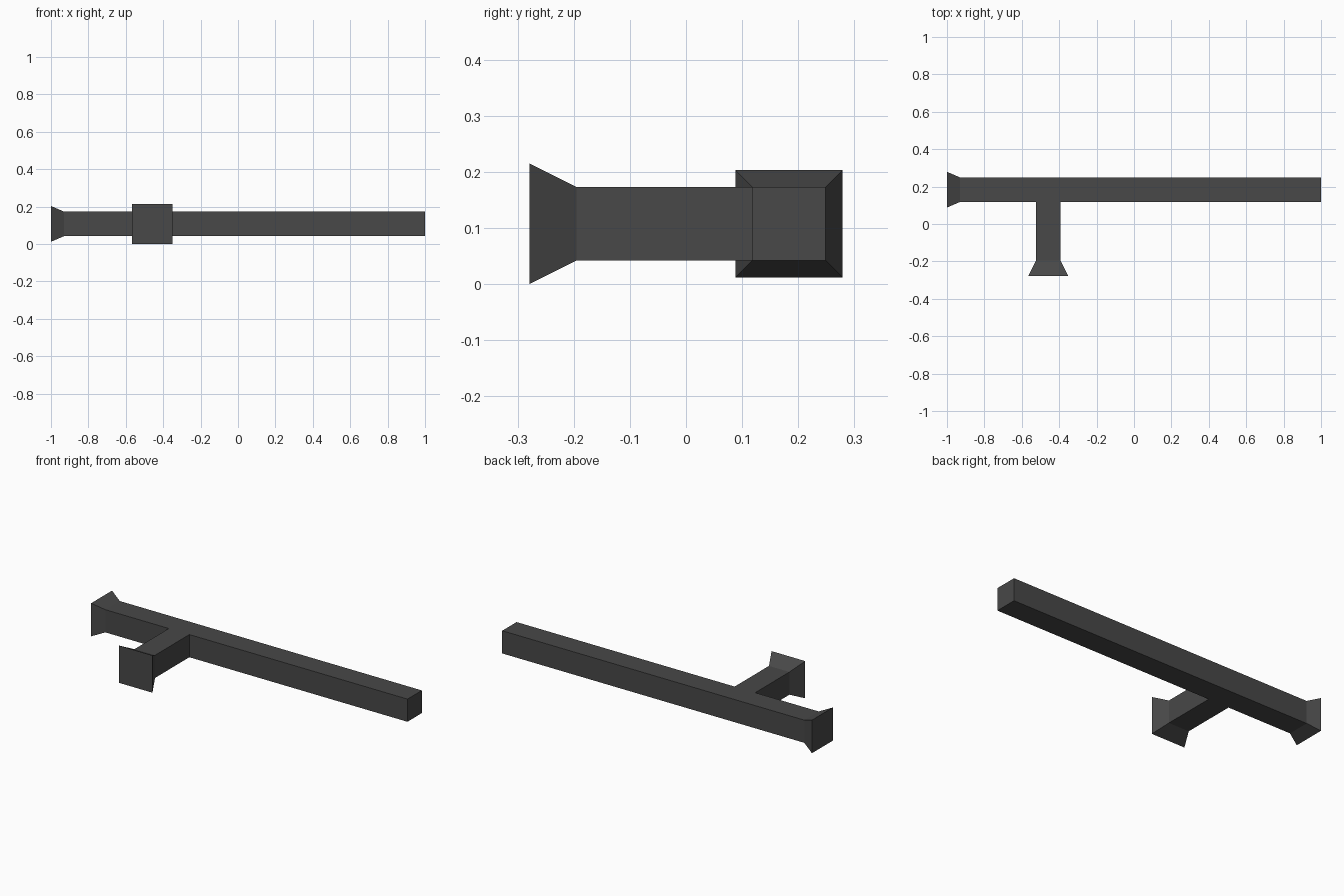
import bpy, bmesh
from mathutils import Vector

if "Cube" in bpy.data.objects:
    bpy.data.objects.remove(bpy.data.objects["Cube"])

mat = bpy.data.materials.new("charcoal")
mat.diffuse_color = (0.065, 0.065, 0.065, 1)
mat.use_nodes = True
mat.node_tree.nodes["Principled BSDF"].inputs["Base Color"].default_value = mat.diffuse_color


def square_loft(name, origin, axis, sections, cap_last=True):
    """Loft square rings (distance along axis, half width) from origin."""
    origin, axis = Vector(origin), Vector(axis)
    up = Vector((0, 0, 1))
    side = axis.cross(up)
    bm = bmesh.new()
    rings = [[bm.verts.new(origin + axis * d + side * a * h + up * b * h)
              for a, b in ((-1, -1), (1, -1), (1, 1), (-1, 1))]
             for d, h in sections]
    for r0, r1 in zip(rings, rings[1:]):
        for i in range(4):
            j = (i + 1) % 4
            bm.faces.new((r0[i], r0[j], r1[j], r1[i]))
    bm.faces.new(rings[0])
    if cap_last:
        bm.faces.new(rings[-1])
    bmesh.ops.recalc_face_normals(bm, faces=bm.faces[:])
    # An open end can confuse the recalculation: make the first cap face outward
    bm.faces.ensure_lookup_table()
    bm.normal_update()
    first = next(f for f in bm.faces if set(f.verts) == set(rings[0]))
    if first.normal.dot(axis) > 0:
        bmesh.ops.reverse_faces(bm, faces=bm.faces[:])
    mesh = bpy.data.meshes.new(name)
    bm.to_mesh(mesh)
    bm.free()
    mesh.materials.append(mat)
    obj = bpy.data.objects.new(name, mesh)
    bpy.context.collection.objects.link(obj)


Z, HALF = 0.1075, 0.0655
# Long shaft with flared butt at the left end
square_loft("shaft", (-1, 0.1835, Z), (1, 0, 0),
            [(0, 0.0955), (0.07, HALF), (2, HALF)])
# Side handle with flared knob, open where it meets the shaft
square_loft("side_handle", (-0.459, -0.279, Z), (0, 1, 0),
            [(0, 0.1075), (0.084, HALF), (0.397, HALF)], cap_last=False)
